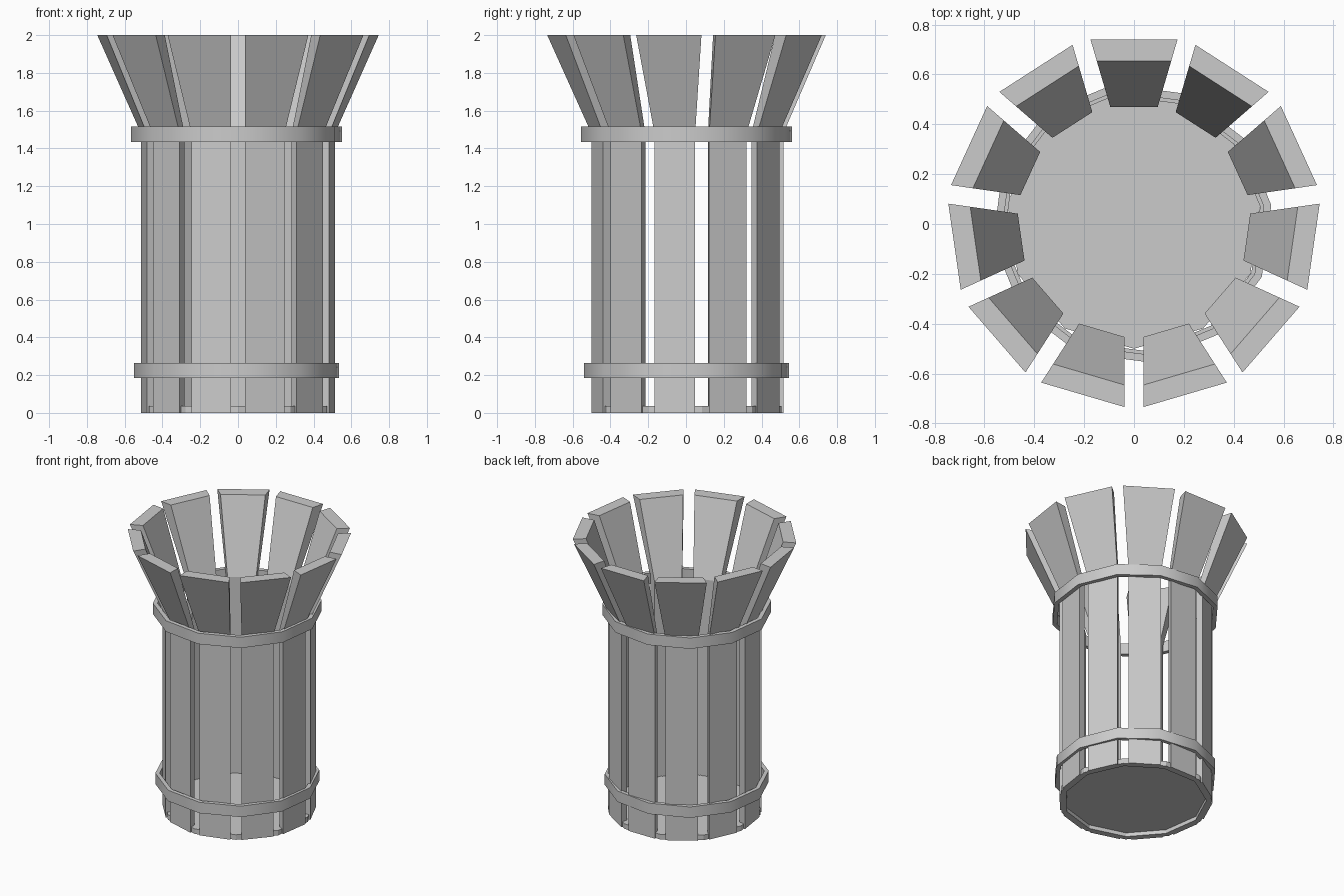
import bpy, bmesh
from math import pi, sin, cos, tan, radians

if "Cube" in bpy.data.objects:
    bpy.data.objects.remove(bpy.data.objects["Cube"])

N = 11
STEP = 2 * pi / N
CY = 0.0125          # odd slat count: shift so the bounds are centred
HALF_GAP = 0.0375


def mesh_object(name, verts, faces):
    me = bpy.data.meshes.new(name)
    me.from_pydata(verts, [], faces)
    bm = bmesh.new()
    bm.from_mesh(me)
    bmesh.ops.recalc_face_normals(bm, faces=bm.faces)
    bm.to_mesh(me)
    bm.free()
    ob = bpy.data.objects.new(name, me)
    bpy.context.collection.objects.link(ob)
    return ob


def ring(name, sides, rot, r_in, r_out, z0, z1, centre):
    """Polygonal hoop with a rectangular section."""
    verts, faces = [], []
    for i in range(sides):
        a = rot + 2 * pi * i / sides
        for r, z in ((r_in, z0), (r_out, z0), (r_out, z1), (r_in, z1)):
            verts.append((centre[0] + r * cos(a), centre[1] + r * sin(a), z))
    for i in range(sides):
        j = (i + 1) % sides
        for k in range(4):
            m = (k + 1) % 4
            faces.append((4 * i + k, 4 * j + k, 4 * j + m, 4 * i + m))
    return mesh_object(name, verts, faces)


def slat(name, angle):
    """Bent stave: straight below, flared above, parallel gaps at its sides."""
    levels = ((0.0, 0.4575, 0.503), (1.48, 0.4575, 0.503), (2.0, 0.6425, 0.7275))
    verts = []
    for z, r_in, r_out in levels:
        for r, s in ((r_in, -1), (r_out, -1), (r_out, 1), (r_in, 1)):
            t = s * (r * tan(STEP / 2) - HALF_GAP / cos(STEP / 2))
            verts.append((r * cos(angle) - t * sin(angle),
                          r * sin(angle) + t * cos(angle) + CY, z))
    faces = [(0, 1, 2, 3), (8, 9, 10, 11)]
    for l in (0, 4):
        for k in range(4):
            m = (k + 1) % 4
            faces.append((l + k, l + m, l + 4 + m, l + 4 + k))
    return mesh_object(name, verts, faces)


# flared staves
for i in range(N):
    slat(f"slat_{i + 1}", pi / 2 + i * STEP)

# two twelve-sided hoops around the staves, smooth shaded
hoops = [
    ring("upper_hoop", 12, radians(7.5), 0.532, 0.563, 1.435, 1.515, (-0.0075, 0.0025)),
    ring("lower_hoop", 12, radians(7.5), 0.518, 0.547, 0.185, 0.265, (-0.0075, 0.0025)),
]
for h in hoops:
    bpy.ops.object.select_all(action='DESELECT')
    h.select_set(True)
    bpy.context.view_layer.objects.active = h
    bpy.ops.object.shade_smooth_by_angle(angle=radians(35))

# base rim bridging the gaps, and the recessed floor
ring("base_rim", N, -pi / 2, 0.475, 0.513, 0.0, 0.037, (0, CY))
bpy.ops.mesh.primitive_cylinder_add(vertices=32, radius=0.48, depth=0.008,
                                    location=(0, CY, 0.032))
bpy.context.object.name = "floor"
